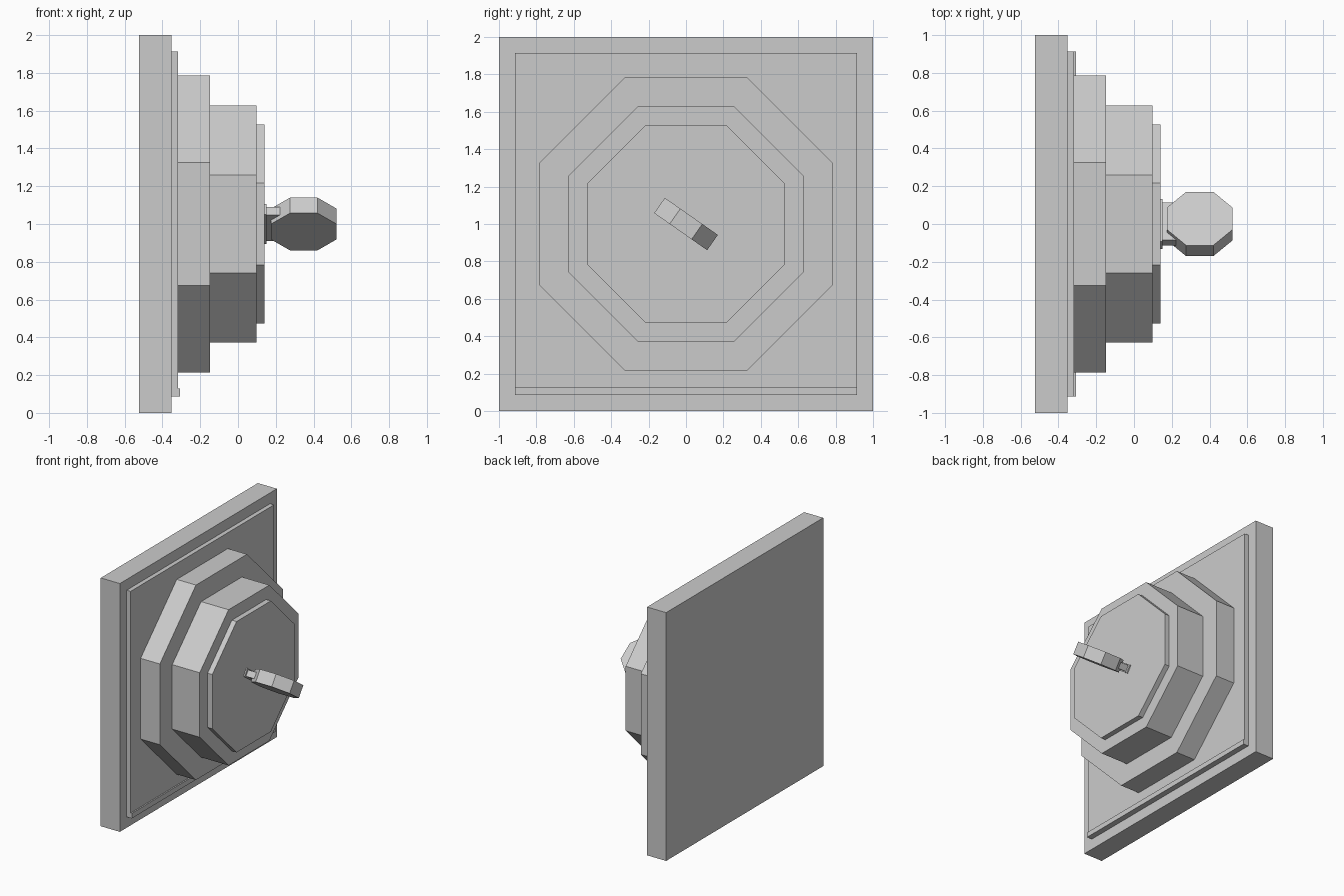
import bpy
from math import radians, pi, cos
from mathutils import Matrix

cube = bpy.data.objects.get("Cube")
if cube:
    bpy.data.objects.remove(cube, do_unlink=True)

grey = bpy.data.materials.new("plain grey")
grey.use_nodes = True
grey.diffuse_color = (0.6, 0.6, 0.6, 1)
grey.node_tree.nodes["Principled BSDF"].inputs["Base Color"].default_value = grey.diffuse_color

MID = 1.0  # height of the turning axis
TILT = Matrix.Translation((0, 0, MID)) @ Matrix.Rotation(radians(-35), 4, "X")


def finish(name, matrix):
    """Name the new part, bake its placement and colour it."""
    ob = bpy.context.object
    ob.name = name
    ob.data.transform(matrix)
    ob.data.materials.append(grey)
    return ob


def box(name, x0, x1, y0, y1, z0, z1, place=Matrix()):
    bpy.ops.mesh.primitive_cube_add(size=1)
    centre = Matrix.Translation(((x0 + x1) / 2, (y0 + y1) / 2, (z0 + z1) / 2))
    return finish(name, place @ centre @ Matrix.Diagonal((x1 - x0, y1 - y0, z1 - z0, 1)))


def octagon(name, apothem, depth, place):
    """Eight-sided prism along local z with flat sides on the local axes."""
    bpy.ops.mesh.primitive_cylinder_add(vertices=8, radius=apothem / cos(pi / 8), depth=depth)
    return finish(name, place @ Matrix.Rotation(pi / 8, 4, "Z"))


# Square wall plate with raised panel and lower lip
box("wall_plate", -0.523, -0.353, -1, 1, 0, 2)
box("raised_panel", -0.36, -0.318, -0.913, 0.913, 0.087, 1.913)
box("lower_lip", -0.36, -0.307, -0.913, 0.913, 0.087, 0.128)

# Stepped octagonal dial
for name, apothem, x0, x1 in (("dial_base", 0.785, -0.32, -0.147),
                              ("dial_body", 0.627, -0.15, 0.098),
                              ("dial_face", 0.527, 0.09, 0.14)):
    place = Matrix.Translation(((x0 + x1) / 2, 0, MID)) @ Matrix.Rotation(pi / 2, 4, "Y")
    octagon(name, apothem, x1 - x0, place)

# Tilted key: collar, stem and octagonal grip
box("key_collar", 0.135, 0.15, -0.137, 0.137, -0.033, 0.033, TILT)
box("key_stem", 0.145, 0.23, -0.12, 0.12, -0.025, 0.025, TILT)
octagon("key_grip", 0.173, 0.1, TILT @ Matrix.Translation((0.348, 0, 0)))
